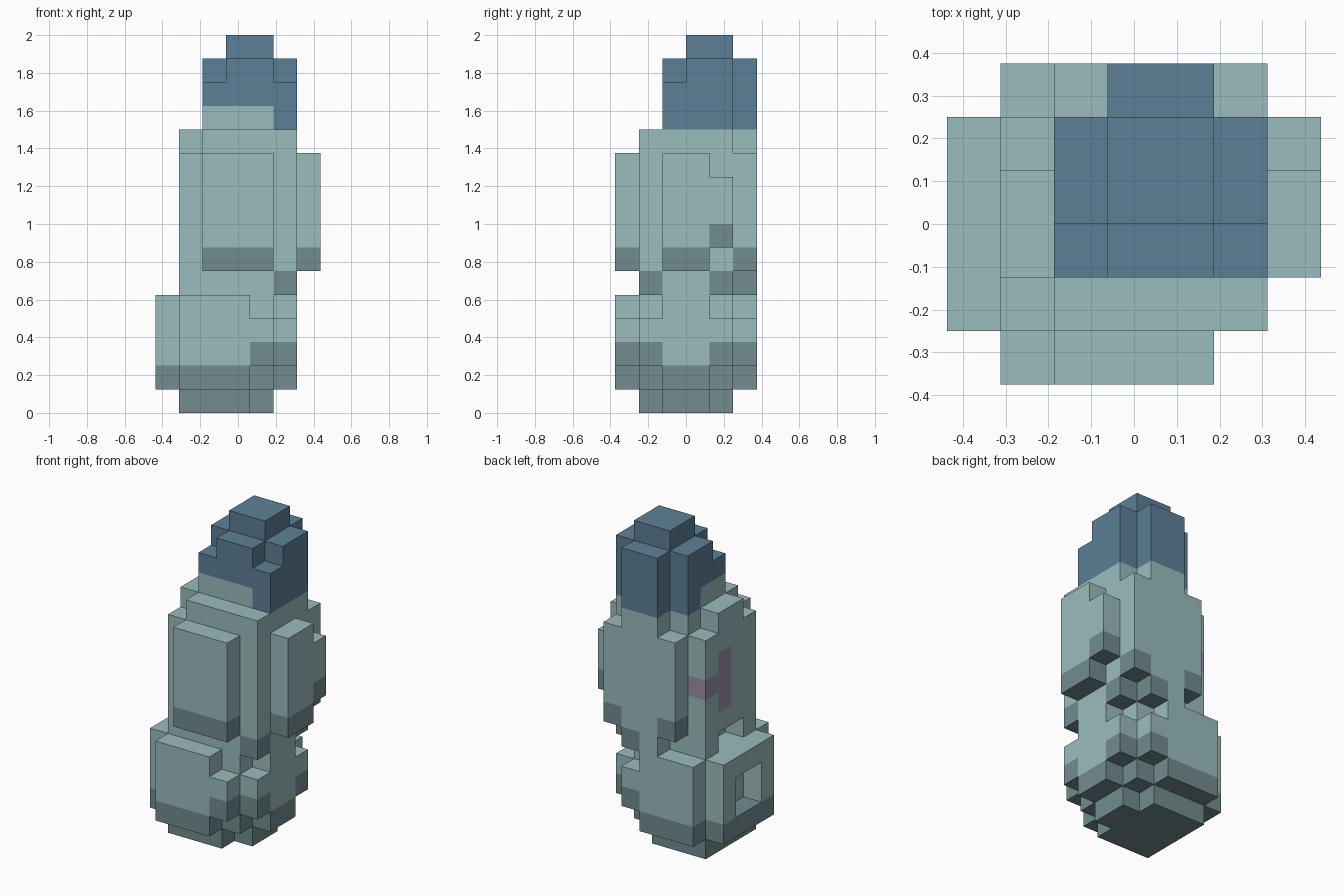
import bpy
import bmesh
import math
from mathutils import Vector

cube = bpy.data.objects.get("Cube")
if cube:
    bpy.data.objects.remove(cube, do_unlink=True)

UNIT = 1 / 8                      # edge of one block
ORIGIN = Vector((3.5, 3, 0))      # grid point that sits at the world origin
DIRECTIONS = [Vector(d) for d in ((1, 0, 0), (-1, 0, 0), (0, 1, 0),
                                  (0, -1, 0), (0, 0, 1), (0, 0, -1))]


def make_material(name, rgb):
    linear = [((c / 255 + 0.055) / 1.055) ** 2.4 for c in rgb] + [1]
    mat = bpy.data.materials.new(name)
    mat.use_nodes = True
    mat.diffuse_color = linear
    mat.node_tree.nodes["Principled BSDF"].inputs["Base Color"].default_value = linear
    return mat


PALETTE = {
    "pale": make_material("pale_teal", (155, 188, 189)),
    "skirt": make_material("grey_teal", (113, 140, 143)),
    "blue": make_material("slate_blue", (92, 128, 151)),
    "purple": make_material("dusty_purple", (157, 142, 170)),
}
COLOURS = list(PALETTE)

cells = {}                        # block position -> [part, colour]


def box(x0, x1, y0, y1, z0, z1):
    return [(x, y, z) for x in range(x0, x1)
            for y in range(y0, y1) for z in range(z0, z1)]


def fill(part, *bounds, colour="pale"):
    for pos in box(*bounds):
        cells[pos] = [part, colour]


def carve(*bounds):
    for pos in box(*bounds):
        cells.pop(pos, None)


def paint(colour, *bounds):
    for pos in box(*bounds):
        if pos in cells:
            cells[pos][1] = colour


def skin(part):
    """Cover the exposed sides of a part's blocks and merge flat areas."""
    bm = bmesh.new()
    for pos, (owner, colour) in cells.items():
        if owner != part:
            continue
        middle = Vector(pos) + Vector((0.5, 0.5, 0.5)) - ORIGIN
        for d in DIRECTIONS:
            if tuple(int(a + b) for a, b in zip(pos, d)) in cells:
                continue
            u = Vector((d.y, d.z, d.x))
            v = d.cross(u)
            corners = [middle + (d + u * a + v * b) / 2
                       for a, b in ((-1, -1), (1, -1), (1, 1), (-1, 1))]
            face = bm.faces.new([bm.verts.new(c * UNIT) for c in corners])
            face.material_index = COLOURS.index(colour)
    bmesh.ops.remove_doubles(bm, verts=bm.verts, dist=UNIT / 100)
    bmesh.ops.dissolve_limit(bm, angle_limit=math.radians(1), verts=bm.verts,
                             edges=bm.edges, delimit={'MATERIAL'})
    mesh = bpy.data.meshes.new(part)
    bm.to_mesh(mesh)
    bm.free()
    for mat in PALETTE.values():
        mesh.materials.append(mat)
    bpy.context.collection.objects.link(bpy.data.objects.new(part, mesh))


# Foot: smaller step under the base
fill("foot", 1, 4, 1, 5, 0, 1, colour="skirt")
fill("foot", 4, 5, 2, 4, 0, 1, colour="skirt")

# Base: core, front and back slabs, stepped corners
fill("base", 1, 5, 1, 5, 1, 5)
fill("base", 5, 6, 2, 4, 1, 5)
for slab, corner in ((0, 1), (5, 4)):
    fill("base", 1, 4, slab, slab + 1, 1, 5)
    fill("base", 4, 5, slab, slab + 1, 2, 4)
    fill("base", 5, 6, corner, corner + 1, 2, 4)
    paint("skirt", 4, 5, slab, slab + 1, 2, 3)
    paint("skirt", 5, 6, corner, corner + 1, 2, 3)

# Side slab with a square recess
fill("side_slab", 0, 1, 1, 5, 1, 5)
carve(0, 1, 2, 4, 2, 4)
paint("skirt", 0, 6, 0, 6, 1, 2)

# Body with a low notch and stepped shoulders
fill("body", 1, 6, 1, 5, 5, 11)
fill("body", 2, 6, 1, 5, 11, 12)
fill("body", 1, 2, 2, 4, 11, 12)
carve(1, 2, 2, 4, 5, 6)
for corner in (1, 4):
    paint("skirt", 5, 6, corner, corner + 1, 5, 6)

# Purple mark on the side
paint("purple", 1, 2, 3, 4, 7, 10)
paint("purple", 1, 2, 4, 5, 8, 9)

# Front plate
fill("front_plate", 2, 5, 0, 1, 6, 11)
paint("skirt", 2, 5, 0, 1, 6, 7)

# Back plate with a spine running down to the base
fill("back_plate", 2, 6, 5, 6, 6, 11)
fill("back_plate", 3, 5, 5, 6, 5, 12)
paint("skirt", 4, 5, 5, 6, 5, 6)
for column in (2, 5):
    paint("skirt", column, column + 1, 5, 6, 6, 7)

# Side pod
fill("side_pod", 6, 7, 2, 4, 6, 11)
fill("side_pod", 6, 7, 4, 5, 7, 10)
paint("skirt", 6, 7, 2, 4, 6, 7)
paint("skirt", 6, 7, 4, 5, 7, 8)

# Head: blue cap over a pale band at the front
fill("head", 2, 6, 2, 5, 12, 14, colour="blue")
fill("head", 2, 6, 3, 5, 14, 15, colour="blue")
fill("head", 3, 5, 2, 5, 14, 15, colour="blue")
fill("head", 3, 5, 5, 6, 12, 15, colour="blue")
fill("head", 3, 5, 3, 5, 15, 16, colour="blue")
paint("pale", 2, 5, 2, 4, 12, 13)

for part_name in sorted({owner for owner, _ in cells.values()}):
    skin(part_name)
